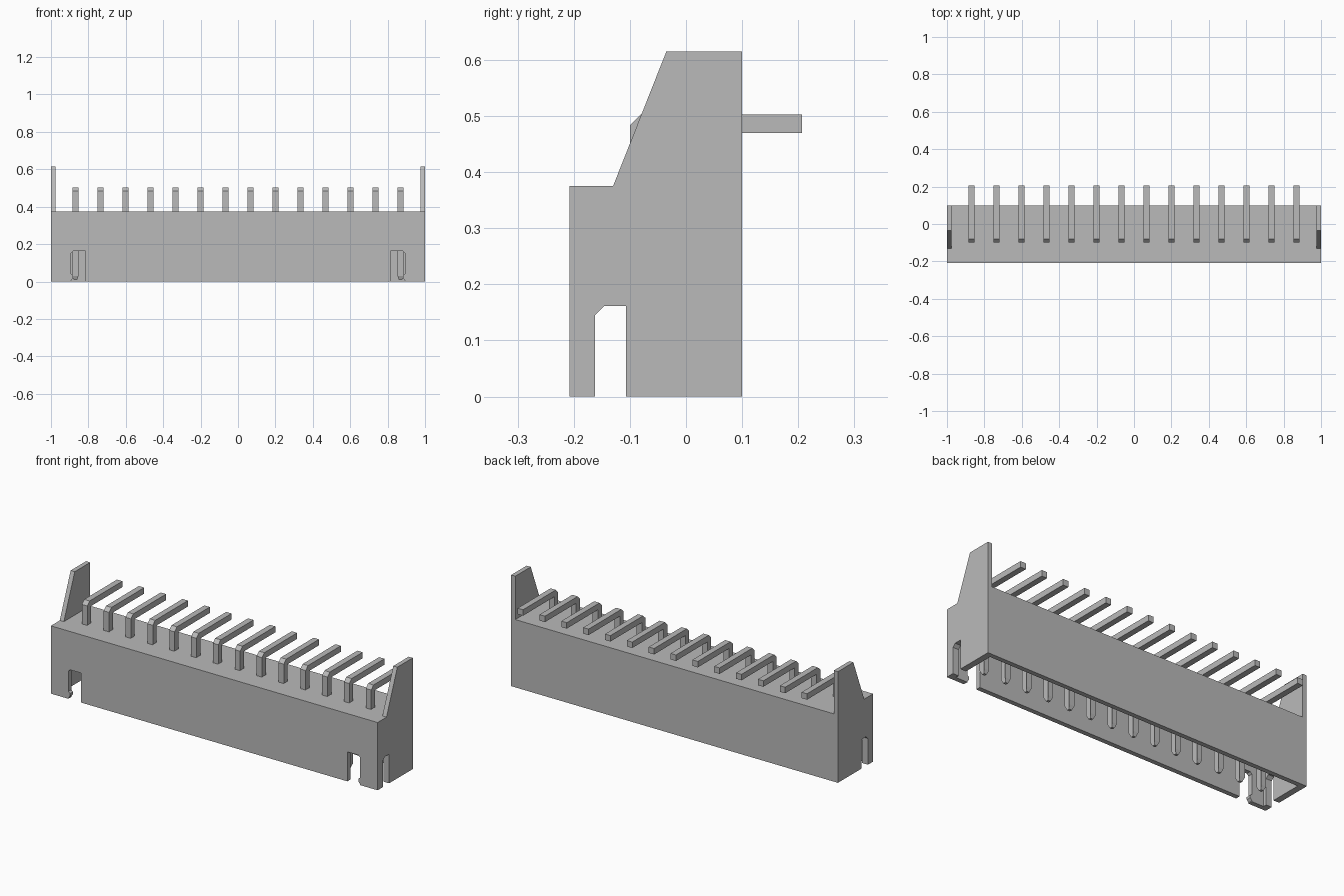
import bpy, bmesh

cube = bpy.data.objects.get("Cube")
if cube:
    bpy.data.objects.remove(cube, do_unlink=True)

grey = bpy.data.materials.new("matte grey")
grey.use_nodes = True
COLOUR = (0.49, 0.49, 0.49, 1)
grey.diffuse_color = COLOUR
grey.node_tree.nodes["Principled BSDF"].inputs["Base Color"].default_value = COLOUR


def prism(name, points, low, high, axis="x"):
    """Extrude a (y, z) profile along x, or an (x, z) profile along y."""
    bm = bmesh.new()
    place = (lambda p: (low, *p)) if axis == "x" else (lambda p: (p[0], low, p[1]))
    face = bm.faces.new([bm.verts.new(place(p)) for p in points])
    moved = bmesh.ops.extrude_face_region(bm, geom=[face])["geom"]
    step = (high - low, 0, 0) if axis == "x" else (0, high - low, 0)
    bmesh.ops.translate(bm, vec=step,
                        verts=[v for v in moved if isinstance(v, bmesh.types.BMVert)])
    bmesh.ops.recalc_face_normals(bm, faces=bm.faces)
    mesh = bpy.data.meshes.new(name)
    bm.to_mesh(mesh)
    bm.free()
    mesh.materials.append(grey)
    obj = bpy.data.objects.new(name, mesh)
    bpy.context.collection.objects.link(obj)
    return obj


def rect(a0, a1, z0, z1):
    return [(a0, z0), (a1, z0), (a1, z1), (a0, z1)]


FRONT, BACK, DECK, TOP = -0.208, 0.10, 0.375, 0.615
WALL = 0.026

# Housing: end profile swept along the full length
housing = prism("housing", [(FRONT, 0), (BACK, 0), (BACK, TOP), (-0.035, TOP),
                            (-0.13, DECK), (FRONT, DECK)], -1, 1)

# Cutters: space between the end ears, bottom cavity, and end wall slots
cutters = [
    prism("ear_gap_cutter", rect(-0.4, 0.4, DECK, 0.8), -0.975, 0.975),
    prism("cavity_cutter", rect(FRONT + WALL, BACK - WALL, -0.1, 0.29), -0.965, 0.965),
    prism("end_slot_cutter", [(-0.162, -0.1), (-0.107, -0.1), (-0.107, 0.161),
                              (-0.146, 0.161), (-0.162, 0.145)], -1.1, 1.1),
]
# Front latch windows with a small hook on the outer edge
latch = [(0.815, -0.1), (0.893, -0.1), (0.893, 0.005), (0.882, 0.018),
         (0.882, 0.032), (0.893, 0.04), (0.893, 0.152), (0.882, 0.163), (0.815, 0.163)]
for side in (-1, 1):
    cutters.append(prism("latch_window_cutter", [(side * x, z) for x, z in latch],
                         -0.3, FRONT + WALL + 0.01, "y"))

for cutter in cutters:
    cutter.hide_render = True
    mod = housing.modifiers.new("cut", "BOOLEAN")
    mod.operation, mod.solver, mod.object = "DIFFERENCE", "EXACT", cutter
bpy.context.view_layer.update()
cut_mesh = bpy.data.meshes.new_from_object(
    housing.evaluated_get(bpy.context.evaluated_depsgraph_get()))
housing.modifiers.clear()
housing.data = cut_mesh
for cutter in cutters:
    bpy.data.objects.remove(cutter, do_unlink=True)

# Row of bent contact pins with tapered lower tips
PIN, COUNT, PITCH, TIP = 0.033, 14, 0.1337, 0.008
pin_path = [(-0.091, TIP), (-0.076, TIP), (-0.067, TIP + 0.022), (-0.067, 0.47),
            (0.207, 0.47), (0.207, 0.503), (-0.08, 0.503), (-0.10, 0.483),
            (-0.10, TIP + 0.022)]
first = prism("pin_1", pin_path, -PIN / 2, PIN / 2)
for v in first.data.vertices:
    if v.co.z < TIP + 0.001:
        v.co.x *= 0.5
for i in range(COUNT):
    pin = first
    if i:
        pin = bpy.data.objects.new(f"pin_{i + 1}", first.data)
        bpy.context.collection.objects.link(pin)
    pin.location.x = (i - (COUNT - 1) / 2) * PITCH
